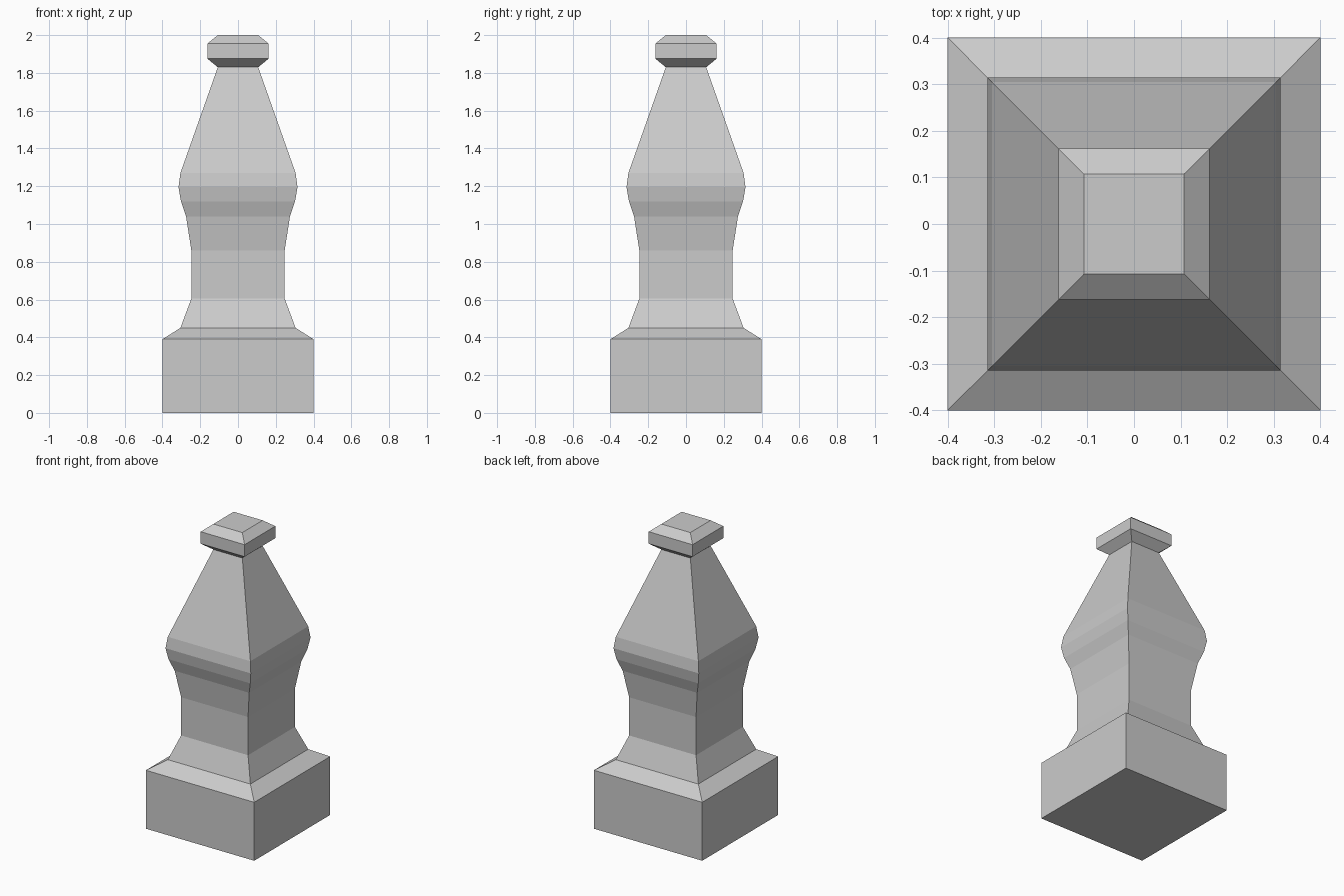
import bpy
import bmesh

cube = bpy.data.objects.get("Cube")
if cube:
    bpy.data.objects.remove(cube, do_unlink=True)

# One plain grey stone
stone = bpy.data.materials.new("grey_stone")
stone.use_nodes = True
grey = (0.6, 0.6, 0.6, 1)
stone.diffuse_color = grey
stone.node_tree.nodes["Principled BSDF"].inputs["Base Color"].default_value = grey

CORNERS = ((-1, -1), (1, -1), (1, 1), (-1, 1))


def square_loft(name, profile, cap_bottom=False, cap_top=False):
    """Stack square rings given as (half width, height) and skin them."""
    bm = bmesh.new()
    rings = [[bm.verts.new((sx * w, sy * w, z)) for sx, sy in CORNERS]
             for w, z in profile]
    for low, high in zip(rings, rings[1:]):
        for i in range(4):
            j = (i + 1) % 4
            bm.faces.new((low[i], low[j], high[j], high[i]))
    if cap_bottom:
        bm.faces.new(rings[0][::-1])
    if cap_top:
        bm.faces.new(rings[-1])
    mesh = bpy.data.meshes.new(name)
    bm.to_mesh(mesh)
    bm.free()
    mesh.materials.append(stone)
    obj = bpy.data.objects.new(name, mesh)
    bpy.context.collection.objects.link(obj)
    return obj


# Square block with a sloped shoulder
square_loft("plinth", [(0.4, 0), (0.4, 0.39), (0.305, 0.45)], cap_bottom=True)

# Waisted shaft swelling to a belly, then tapering to the neck
square_loft("shaft", [
    (0.305, 0.45), (0.247, 0.605), (0.247, 0.86), (0.275, 1.04),
    (0.302, 1.12), (0.315, 1.195), (0.305, 1.27), (0.107, 1.83),
])

# Chamfered cap block
square_loft("cap", [(0.107, 1.83), (0.162, 1.875), (0.162, 1.955), (0.107, 2)],
            cap_top=True)
